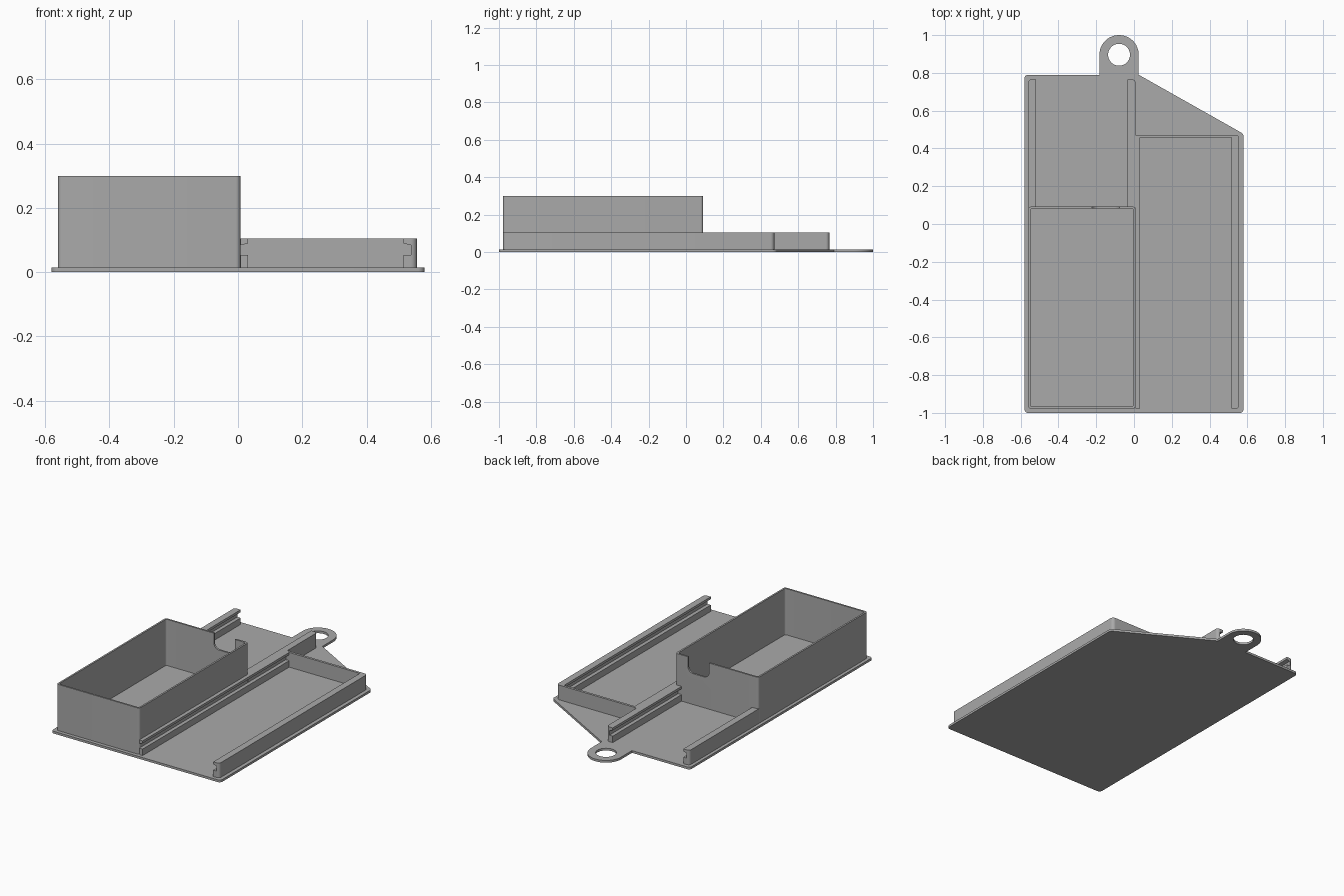
import bpy
import math
from mathutils import Vector

if "Cube" in bpy.data.objects:
    bpy.data.objects.remove(bpy.data.objects["Cube"], do_unlink=True)

grey = bpy.data.materials.new("plain grey")
grey.use_nodes = True
grey.diffuse_color = (0.4, 0.4, 0.4, 1)
grey.node_tree.nodes["Principled BSDF"].inputs["Base Color"].default_value = (0.4, 0.4, 0.4, 1)

PLATE, RAIL, TALL = 0.014, 0.105, 0.3
LEDGE, LIP = 0.054, 0.09


def rounded(corners, steps=8):
    """Outline with each (x, y, radius) corner replaced by an arc."""
    out = []
    for i, (x, y, r) in enumerate(corners):
        p = Vector((x, y))
        if r == 0:
            out.append(p)
            continue
        a = (Vector(corners[i - 1][:2]) - p).normalized()
        b = (Vector(corners[(i + 1) % len(corners)][:2]) - p).normalized()
        half = a.angle(b) / 2
        centre = p + (a + b).normalized() * (r / math.sin(half))
        start = p + a * (r / math.tan(half)) - centre
        end = p + b * (r / math.tan(half)) - centre
        sweep = start.angle_signed(end)
        t0 = math.atan2(start.y, start.x)
        for k in range(steps + 1):
            t = t0 - sweep * k / steps
            q = centre + Vector((math.cos(t), math.sin(t))) * r
            if not out or (q - out[-1]).length > 1e-4:
                out.append(q)
    return out


def prism(name, outline, lo, hi, axis="z"):
    """Extrude an outline along z, or an (x, z) outline along y."""
    def place(p, h):
        return (p[0], p[1], h) if axis == "z" else (p[0], h, p[1])
    n = len(outline)
    verts = [place(p, h) for h in (lo, hi) for p in outline]
    faces = [list(range(n))[::-1], list(range(n, 2 * n))]
    faces += [[i, (i + 1) % n, n + (i + 1) % n, n + i] for i in range(n)]
    if axis == "y":
        faces = [f[::-1] for f in faces]
    mesh = bpy.data.meshes.new(name)
    mesh.from_pydata(verts, [], faces)
    mesh.materials.append(grey)
    obj = bpy.data.objects.new(name, mesh)
    bpy.context.collection.objects.link(obj)
    return obj


def rect(x0, x1, y0, y1, radii=(0, 0, 0, 0)):
    pts = ((x0, y0), (x1, y0), (x1, y1), (x0, y1))
    return rounded([(*p, r) for p, r in zip(pts, radii)])


def cut(obj, cutter):
    mod = obj.modifiers.new("cut", "BOOLEAN")
    mod.operation, mod.object, mod.solver = "DIFFERENCE", cutter, "EXACT"
    bpy.ops.object.select_all(action="DESELECT")
    bpy.context.view_layer.objects.active = obj
    obj.select_set(True)
    bpy.ops.object.modifier_apply(modifier=mod.name)
    bpy.data.objects.remove(cutter, do_unlink=True)


def slot_rail(name, wall_x, inward, y0, y1):
    """Lower ledge and upper lip that form a sliding slot beside a wall."""
    inner = wall_x + 0.023 * inward
    ledge = [(wall_x, PLATE), (inner, PLATE), (inner, LEDGE), (wall_x, LEDGE)]
    lip = [(wall_x, LIP - 0.006), (inner, LIP), (inner, RAIL), (wall_x, RAIL)]
    for part, shape in (("ledge", ledge), ("lip", lip)):
        prism(f"{name}_{part}", shape if inward > 0 else shape[::-1], y0, y1, "y")


# Base plate with slanted corner and hanging tab
plate = prism("base_plate", rounded([
    (-0.58, -1, 0.02), (0.58, -1, 0.02), (0.58, 0.477, 0.025), (0.025, 0.79, 0),
    (0.025, 1, 0.1039), (-0.183, 1, 0.1039), (-0.183, 0.79, 0), (-0.58, 0.79, 0.02)],
    steps=12), 0, PLATE)
hole = [(-0.079 + 0.058 * math.cos(t * math.pi / 20), 0.896 + 0.058 * math.sin(t * math.pi / 20))
        for t in range(40)]
cut(plate, prism("hole_cutter", hole, -0.1, 0.1))

# Tall open box with a cable notch in its back wall
box = prism("tall_box", rect(-0.56, 0.008, -0.978, 0.092, [0.015] * 4), PLATE, TALL)
cut(box, prism("box_cutter", rect(-0.549, -0.003, -0.967, 0.081, [0.01] * 4), PLATE - 0.1, 1))
cut(box, prism("notch_cutter", rect(-0.222, -0.078, 0.205, 0.5, (0.035, 0.035, 0, 0)),
               0.06, 0.12, "y"))

# Right tray: side wall and back wall in one bent strip, open at the front
prism("tray_wall", rounded([
    (0.538, -0.978, 0), (0.557, -0.978, 0.0185), (0.557, 0.472, 0.02), (0.004, 0.472, 0),
    (0.004, 0.457, 0), (0.538, 0.457, 0)]), PLATE, RAIL)
slot_rail("tray_outer", 0.538, -1, -0.978, 0.457)
slot_rail("tray_inner", 0.008, 1, -0.978, 0.457)

# Rear bay: two slotted walls, open at the back
prism("centre_wall", rect(-0.011, 0.008, 0.085, 0.766, (0, 0, 0.0185, 0)), PLATE, RAIL)
slot_rail("bay_inner", -0.011, -1, 0.092, 0.766)
prism("bay_wall", rect(-0.56, -0.541, 0.085, 0.766, (0, 0, 0, 0.0185)), PLATE, RAIL)
slot_rail("bay_outer", -0.541, 1, 0.092, 0.766)

# Smooth the rounded corners, keep real edges sharp
bpy.ops.object.select_all(action="DESELECT")
for obj in bpy.context.scene.objects:
    if obj.type == "MESH":
        obj.select_set(True)
        bpy.context.view_layer.objects.active = obj
bpy.ops.object.shade_smooth_by_angle(angle=math.radians(30))
